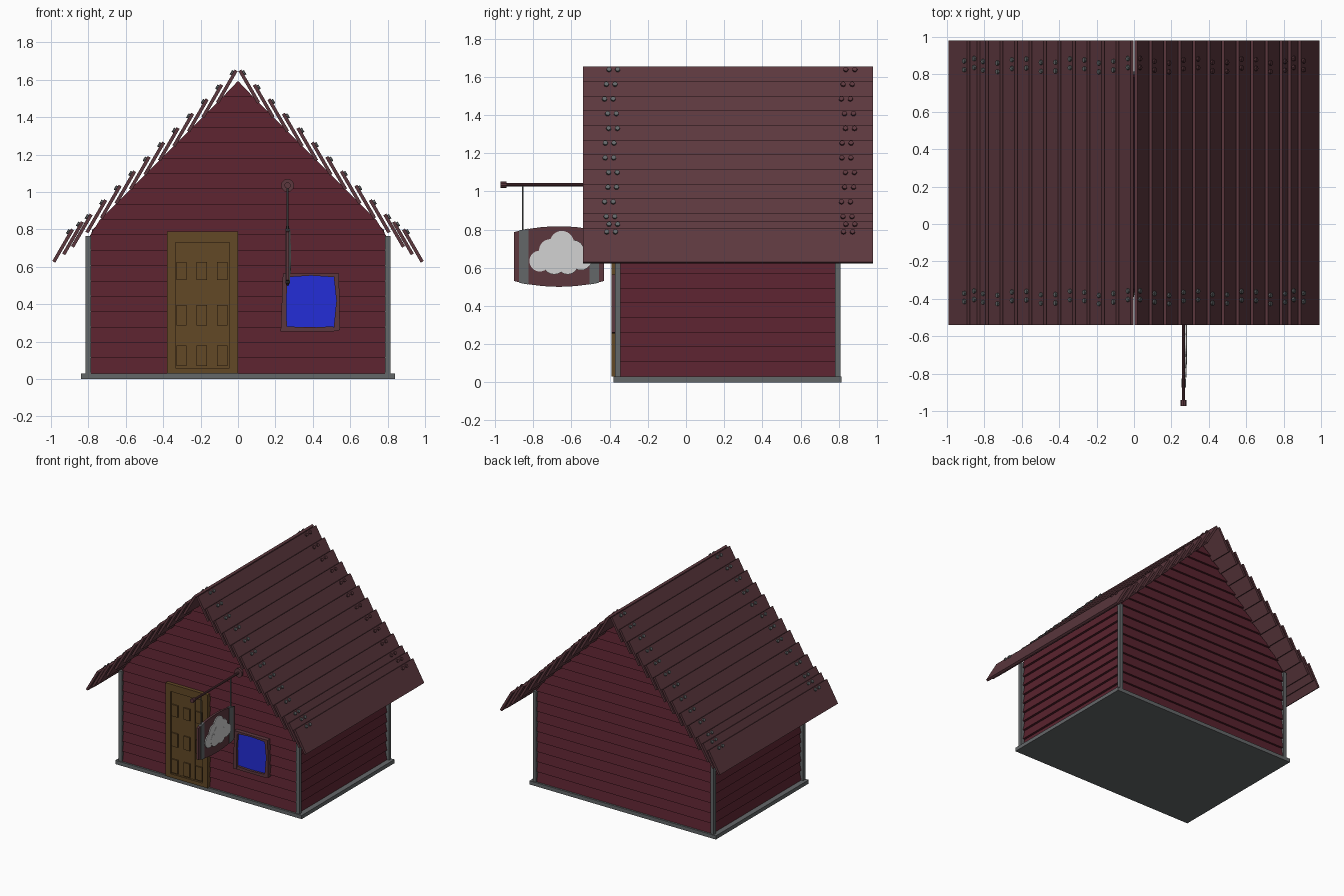
import bpy, bmesh, math
from mathutils import Vector, Matrix

if "Cube" in bpy.data.objects:
    bpy.data.objects.remove(bpy.data.objects["Cube"])


def material(name, rgb):
    m = bpy.data.materials.new(name)
    m.use_nodes = True
    m.diffuse_color = (*rgb, 1)
    m.node_tree.nodes["Principled BSDF"].inputs["Base Color"].default_value = (*rgb, 1)
    return m


WALL = material("dark red siding", (0.098, 0.016, 0.027))
ROOF = material("faded red timber", (0.107, 0.039, 0.048))
GREY = material("grey stone", (0.127, 0.136, 0.141))
DOOR = material("brown door wood", (0.122, 0.065, 0.019))
BLUE = material("blue glass", (0.017, 0.026, 0.68))
WHITE = material("white paint", (0.65, 0.65, 0.65))


def loft(bm, a, b):
    """Closed solid between two matching polygons."""
    va, vb = [bm.verts.new(p) for p in a], [bm.verts.new(p) for p in b]
    n = len(va)
    bm.faces.new(va)
    bm.faces.new(vb[::-1])
    for i in range(n):
        j = (i + 1) % n
        bm.faces.new((va[j], va[i], vb[i], vb[j]))


def block(bm, x0, x1, y0, y1, z0, z1):
    loft(bm, [(x0, y0, z0), (x1, y0, z0), (x1, y1, z0), (x0, y1, z0)],
         [(x0, y0, z1), (x1, y0, z1), (x1, y1, z1), (x0, y1, z1)])


def rod(bm, a, b, r, sides=10):
    a, b = Vector(a), Vector(b)
    turn = (b - a).to_track_quat('Z', 'Y').to_matrix().to_4x4()
    bmesh.ops.create_cone(bm, cap_ends=True, segments=sides, radius1=r, radius2=r,
                          depth=(b - a).length,
                          matrix=Matrix.Translation((a + b) / 2) @ turn)


def finish(name, bm, mat, smooth=False):
    bmesh.ops.recalc_face_normals(bm, faces=bm.faces)
    mesh = bpy.data.meshes.new(name)
    bm.to_mesh(mesh)
    bm.free()
    mesh.materials.append(mat)
    ob = bpy.data.objects.new(name, mesh)
    bpy.context.collection.objects.link(ob)
    if smooth:
        bpy.context.view_layer.objects.active = ob
        ob.select_set(True)
        bpy.ops.object.shade_smooth_by_angle()
        ob.select_set(False)
    return ob


def blocks(name, mat, *ranges):
    bm = bmesh.new()
    for r in ranges:
        block(bm, *r)
    return finish(name, bm, mat)


PEAK, EAVE, BASE = 1.59, 0.80, 0.03
HALF, FRONT, BACK = 0.79, -0.345, 0.78


def half_width(z):
    return min(HALF, max(PEAK - z, 0.004))


# Foundation and corner posts
blocks("foundation", GREY, (-0.84, 0.84, -0.38, 0.815, 0, BASE))
blocks("corner_posts", GREY, *[(s * 0.80 - 0.015, s * 0.80 + 0.015, y, y + 0.028, BASE, 0.765)
                               for s in (-1, 1) for y in (-0.372, 0.78)])

# Inner body behind the siding
bm = bmesh.new()
outline = [(-0.775, BASE), (0.775, BASE), (0.775, EAVE), (0, PEAK - 0.02), (-0.775, EAVE)]
loft(bm, [(x, FRONT, z) for x, z in outline], [(x, BACK, z) for x, z in outline])
finish("house_body", bm, WALL)

# Overlapping siding on both gables
rows = 19
step = (PEAK - BASE) / rows
for name, y, d in (("front_siding", FRONT, -1), ("back_siding", BACK, 1)):
    bm = bmesh.new()
    for i in range(rows):
        z0 = BASE + i * step
        z1 = z0 + step
        section = [(y, z0), (y + d * 0.02, z0), (y + d * 0.004, z1), (y, z1)]
        loft(bm, [(-half_width(z), p, z) for p, z in section],
             [(half_width(z), p, z) for p, z in section])
    finish(name, bm, WALL)

# Siding on both side walls
for name, s in (("left_siding", 1), ("right_siding", -1)):
    bm = bmesh.new()
    for i in range(10):
        z0 = BASE + i * 0.077
        z1 = z0 + 0.077
        section = [(0.775, z0), (0.797, z0), (0.779, z1), (0.775, z1)]
        loft(bm, [(s * x, FRONT, z) for x, z in section], [(s * x, BACK, z) for x, z in section])
    finish(name, bm, WALL)

# Roof planks, steeper than the roof line, with paired nails near each end
tops = [(0.885, 0.80), (0.832, 0.84)]
tops += [(0.785 - 0.0775 * k, 0.88 + 0.077 * k) for k in range(11)]
along, out = Vector((0.5, 0, -0.866)), Vector((0.866, 0, 0.5))
for side, s in (("left", 1), ("right", -1)):
    flip = Matrix.Diagonal((s, 1, 1, 1))
    planks, front_nails, back_nails = bmesh.new(), bmesh.new(), bmesh.new()
    for k, (x, z) in enumerate(tops):
        top = Vector((x, 0, z))
        ends = [top - out * 0.009, top + out * 0.009,
                top + along * 0.2 + out * 0.009, top + along * 0.2 - out * 0.009]
        loft(planks, [p + Vector((0, -0.54, 0)) for p in ends],
             [p + Vector((0, 0.98, 0)) for p in ends])
        wobble = 0.012 * math.sin(k * 1.7)
        for bm, y in ((front_nails, -0.415), (front_nails, -0.37),
                      (back_nails, 0.825), (back_nails, 0.872)):
            p = top + along * 0.022 + Vector((0, y + wobble, 0))
            rod(bm, p, p + out * 0.02, 0.013, 8)
    for bm in (planks, front_nails, back_nails):
        bm.transform(flip)
    finish(side + "_roof_planks", planks, ROOF)
    finish(side + "_front_nails", front_nails, GREY)
    finish(side + "_back_nails", back_nails, ROOF if s > 0 else GREY)

# Door with frame and raised panels
blocks("door_frame", DOOR, (-0.38, -0.335, -0.39, -0.34, BASE, 0.79),
       (-0.045, 0, -0.39, -0.34, BASE, 0.79), (-0.335, -0.045, -0.39, -0.34, 0.73, 0.79),
       (-0.335, -0.045, -0.39, -0.34, BASE, 0.06))
blocks("door_leaf", DOOR, (-0.335, -0.235, -0.375, -0.34, 0.06, 0.73),
       (-0.229, -0.125, -0.375, -0.34, 0.06, 0.73), (-0.119, -0.045, -0.375, -0.34, 0.06, 0.73),
       (-0.24, -0.11, -0.37, -0.34, 0.06, 0.73))
blocks("door_panels", DOOR, *[(x, x + 0.055, -0.385, -0.37, z, z + h)
                              for x in (-0.33, -0.222, -0.112)
                              for z, h in ((0.07, 0.11), (0.285, 0.11), (0.53, 0.095))])

# Window: bowed glass and four slightly crooked frame bars
bm = bmesh.new()
pane = [(0.255, 0.28), (0.52, 0.275), (0.53, 0.42), (0.515, 0.555), (0.26, 0.555), (0.25, 0.42)]
loft(bm, [(x, -0.372, z) for x, z in pane], [(x, -0.34, z) for x, z in pane])
finish("window_glass", bm, BLUE)
bars = [
    [(0.228, 0.255), (0.262, 0.255), (0.258, 0.42), (0.268, 0.565), (0.24, 0.565)],
    [(0.51, 0.255), (0.545, 0.262), (0.54, 0.565), (0.51, 0.565), (0.526, 0.42)],
    [(0.262, 0.255), (0.51, 0.255), (0.51, 0.282), (0.385, 0.275), (0.262, 0.282)],
    [(0.268, 0.565), (0.268, 0.545), (0.39, 0.553), (0.51, 0.545), (0.51, 0.565)],
]
bm = bmesh.new()
for bar in bars:
    loft(bm, [(x, -0.39, z) for x, z in bar], [(x, -0.34, z) for x, z in bar])
finish("window_frame", bm, ROOF)

# Sign bracket: wall plate, pole and knob
SX, SZ = 0.265, 1.035
bm = bmesh.new()
rod(bm, (SX, -0.375, SZ), (SX, -0.345, SZ), 0.035, 12)
rod(bm, (SX, -0.96, SZ), (SX, -0.345, SZ), 0.009)
rod(bm, (SX, -0.972, SZ), (SX, -0.94, SZ), 0.017)
finish("sign_pole", bm, ROOF, True)
bm = bmesh.new()
for y in (-0.855, -0.47):
    rod(bm, (SX, y, 0.78), (SX, y, SZ), 0.005, 8)
finish("sign_hangers", bm, GREY, True)


# Hanging board with bowed top and bottom edges
def bow(y):
    return 0.03 * (1 - ((y + 0.665) / 0.235) ** 2)


def board(name, y0, y1, x0, x1, grow, mat, n=10):
    ys = [y0 + (y1 - y0) * i / n for i in range(n + 1)]
    edge = [(y, 0.53 - bow(y) - grow) for y in ys]
    edge += [(y, 0.787 + bow(y) + grow) for y in reversed(ys)]
    bm = bmesh.new()
    loft(bm, [(x0, y, z) for y, z in edge], [(x1, y, z) for y, z in edge])
    finish(name, bm, mat)


board("sign_board", -0.90, -0.43, 0.256, 0.274, 0, ROOF)
board("front_sign_band", -0.875, -0.825, 0.253, 0.277, 0.002, GREY, 4)
board("back_sign_band", -0.505, -0.455, 0.253, 0.277, 0.002, GREY, 4)

# Cloud emblem from overlapping discs
bm = bmesh.new()
puffs = [(-0.765, 0.635, 0.055), (-0.71, 0.69, 0.06), (-0.65, 0.73, 0.063), (-0.59, 0.69, 0.055),
         (-0.55, 0.64, 0.053), (-0.62, 0.62, 0.055), (-0.69, 0.625, 0.06), (-0.65, 0.665, 0.06)]
for i, (y, z, r) in enumerate(puffs):
    rod(bm, (0.27, y, z), (0.281 + i * 0.0003, y, z), r, 24)
finish("sign_cloud", bm, WHITE)
